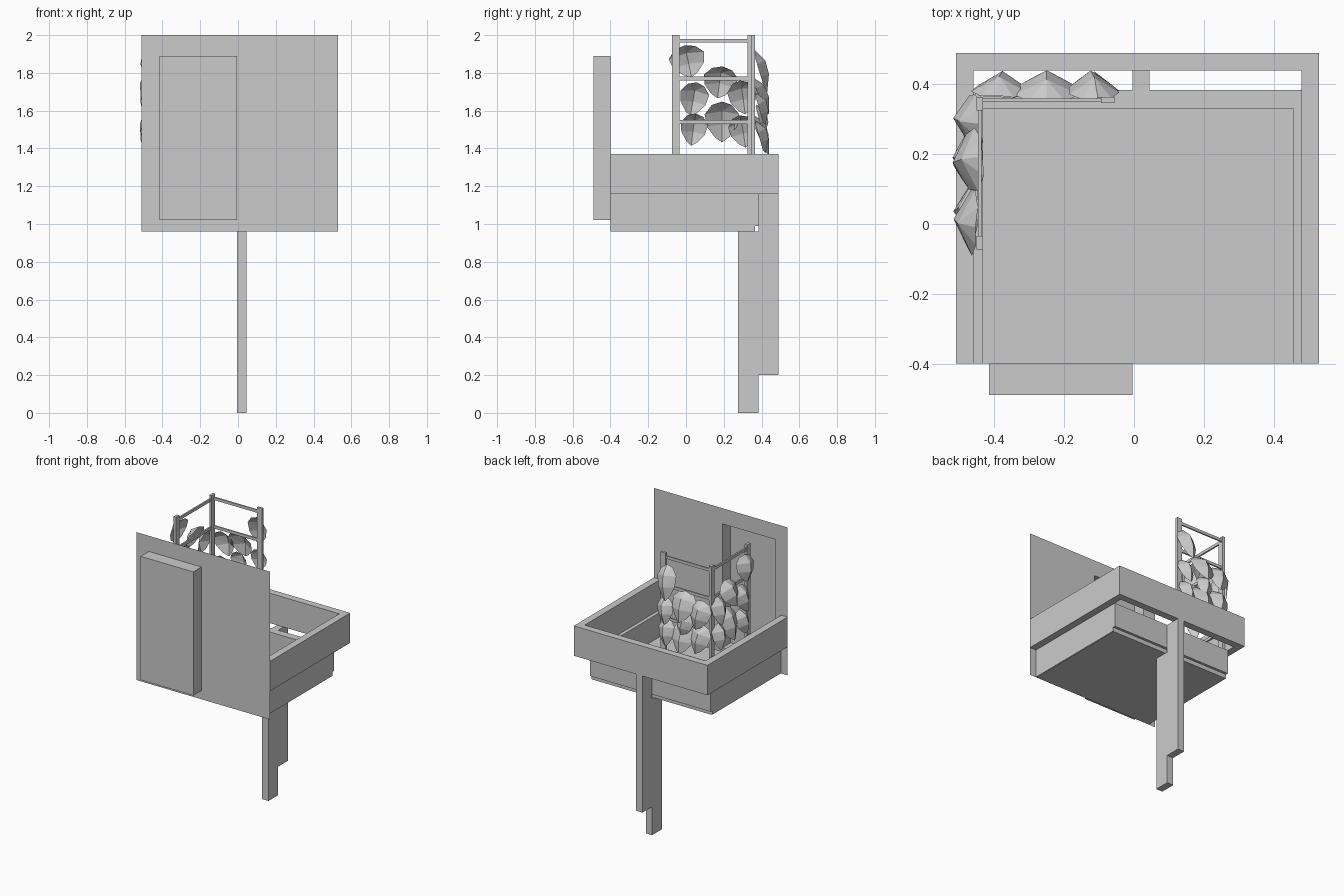
import bpy, bmesh, math
from mathutils import Vector, Matrix

if "Cube" in bpy.data.objects:
    bpy.data.objects.remove(bpy.data.objects["Cube"])


def mesh_object(name, verts, faces):
    me = bpy.data.meshes.new(name)
    me.from_pydata(verts, [], faces)
    me.update()
    ob = bpy.data.objects.new(name, me)
    bpy.context.collection.objects.link(ob)
    return ob


def box(name, x, y, z):
    bm = bmesh.new()
    bmesh.ops.create_cube(bm, size=1)
    for v in bm.verts:
        v.co = [a + (b - a) * (c + 0.5) for (a, b), c in zip((x, y, z), v.co)]
    me = bpy.data.meshes.new(name)
    bm.to_mesh(me)
    bm.free()
    ob = bpy.data.objects.new(name, me)
    bpy.context.collection.objects.link(ob)
    return ob


def rect(x, y, z):
    return [(x[0], y, z[0]), (x[1], y, z[0]), (x[1], y, z[1]), (x[0], y, z[1])]


# Thin front wall with a door bay pushed out of it, open towards the balcony
X0, X1, YF, YB = -0.51, 0.53, -0.40, 0.49
DX, DZ = (-0.415, -0.005), (1.02, 1.89)
verts = rect((X0, X1), YF, (0.96, 2.0)) + rect(DX, YF, DZ) + rect(DX, -0.49, DZ)
faces = [(8, 9, 10, 11)]
for i in range(4):
    j = (i + 1) % 4
    faces += [(i, j, 4 + j, 4 + i), (4 + i, 4 + j, 8 + j, 8 + i)]
mesh_object("front_wall_with_door_bay", verts, faces)

# Upper parapet: U-shaped rim
T = 0.05
rim = [(X0, YF), (X0, YB), (X1, YB), (X1, YF),
       (X1 - T, YF), (X1 - T, YB - T), (X0 + T, YB - T), (X0 + T, YF)]
rv = [(x, y, z) for z in (1.16, 1.37) for x, y in rim]
rf = [(i, i + 8, (i + 1) % 8 + 8, (i + 1) % 8) for i in range(8)]
for a, b, c, d in ((0, 1, 6, 7), (1, 2, 5, 6), (2, 3, 4, 5)):
    rf += [(a, b, c, d), (d + 8, c + 8, b + 8, a + 8)]
mesh_object("parapet_rim", rv, rf)

# Lower tray
box("balcony_floor", (-0.455, 0.475), (YF, 0.365), (0.96, 0.99))
box("left_lower_wall", (-0.46, -0.433), (YF, 0.365), (0.962, 1.16))
box("right_lower_wall", (0.455, 0.48), (YF, 0.365), (0.962, 1.16))
box("back_lower_wall", (-0.46, 0.48), (0.33, 0.383), (0.99, 1.16))

# Support post in two lapped pieces
box("inner_post", (-0.005, 0.045), (0.275, 0.383), (0, 0.96))
box("outer_post", (-0.005, 0.045), (0.383, YB), (0.2, 1.16))

# Corner trellis
box("trellis_front_post", (-0.451, -0.432), (-0.073, -0.035), (0.99, 2.0))
box("trellis_corner_post", (-0.451, -0.432), (0.325, 0.363), (0.99, 2.0))
box("trellis_end_post", (-0.095, -0.056), (0.346, 0.364), (0.99, 2.0))
for i, z in enumerate((1.08, 1.31, 1.54, 1.77, 1.97)):
    box(f"side_trellis_rail_{i}", (-0.447, -0.436), (-0.04, 0.33), (z - 0.01, z + 0.01))
    box(f"back_trellis_rail_{i}", (-0.437, -0.09), (0.35, 0.36), (z - 0.01, z + 0.01))


# Low-poly leaf: half outline mirrored about a raised midrib
HALF = [(0.28, 0.43), (0.48, 0.2), (0.42, -0.1), (0.2, -0.36)]
RIB = [(0.5, 0.0), (0.2, 0.16), (-0.12, 0.15), (-0.5, 0.0)]


def leaf(name, pos, outward, w, h, tilt, roll=0):
    verts = [(0, b, t) for t, b in RIB]
    verts += [(s * u, -0.03, t) for s in (1, -1) for u, t in HALF]
    faces = []
    for o, flip in ((4, False), (8, True)):
        side = [(0, 1, o), (o, 1, o + 1), (o + 1, 1, 2), (o + 1, 2, o + 2),
                (o + 2, 2, o + 3), (o + 3, 2, 3)]
        faces += [f[::-1] if flip else f for f in side]
    ob = mesh_object(name, [(x * w, y * 0.25, z * h) for x, y, z in verts], faces)
    ob.matrix_world = (Matrix.Translation(pos)
                       @ Matrix.Rotation(outward, 4, 'Z')
                       @ Matrix.Rotation(math.radians(tilt), 4, 'X')
                       @ Matrix.Rotation(math.radians(roll), 4, 'Y'))


# Side leaves: y, z, width, height, tilt, roll
for i, (y, z, w, h, t, r) in enumerate([
        (0.01, 1.86, 0.20, 0.18, 14, -12), (0.18, 1.75, 0.19, 0.19, 26, 8),
        (0.04, 1.66, 0.16, 0.19, 16, 10), (0.30, 1.67, 0.16, 0.19, 18, -8),
        (0.04, 1.50, 0.15, 0.18, 16, 8), (0.19, 1.54, 0.19, 0.23, 20, 0),
        (0.30, 1.49, 0.15, 0.18, 16, -10)]):
    leaf(f"side_leaf_{i}", (-0.475, y, z), math.pi / 2, w, h, t, r)

# Back leaves: x, z, width, height, tilt, roll
for i, (x, z, w, h, t, r) in enumerate([
        (-0.12, 1.81, 0.15, 0.24, 17, 8), (-0.25, 1.68, 0.19, 0.22, 24, 0),
        (-0.11, 1.61, 0.13, 0.18, 16, 10), (-0.26, 1.55, 0.13, 0.17, 14, -8),
        (-0.38, 1.65, 0.17, 0.20, 16, -8), (-0.12, 1.46, 0.13, 0.18, 16, 8),
        (-0.25, 1.46, 0.19, 0.22, 24, 0), (-0.38, 1.48, 0.16, 0.20, 18, -8)]):
    leaf(f"back_leaf_{i}", (x, 0.395, z), 0, w, h, t, r)
